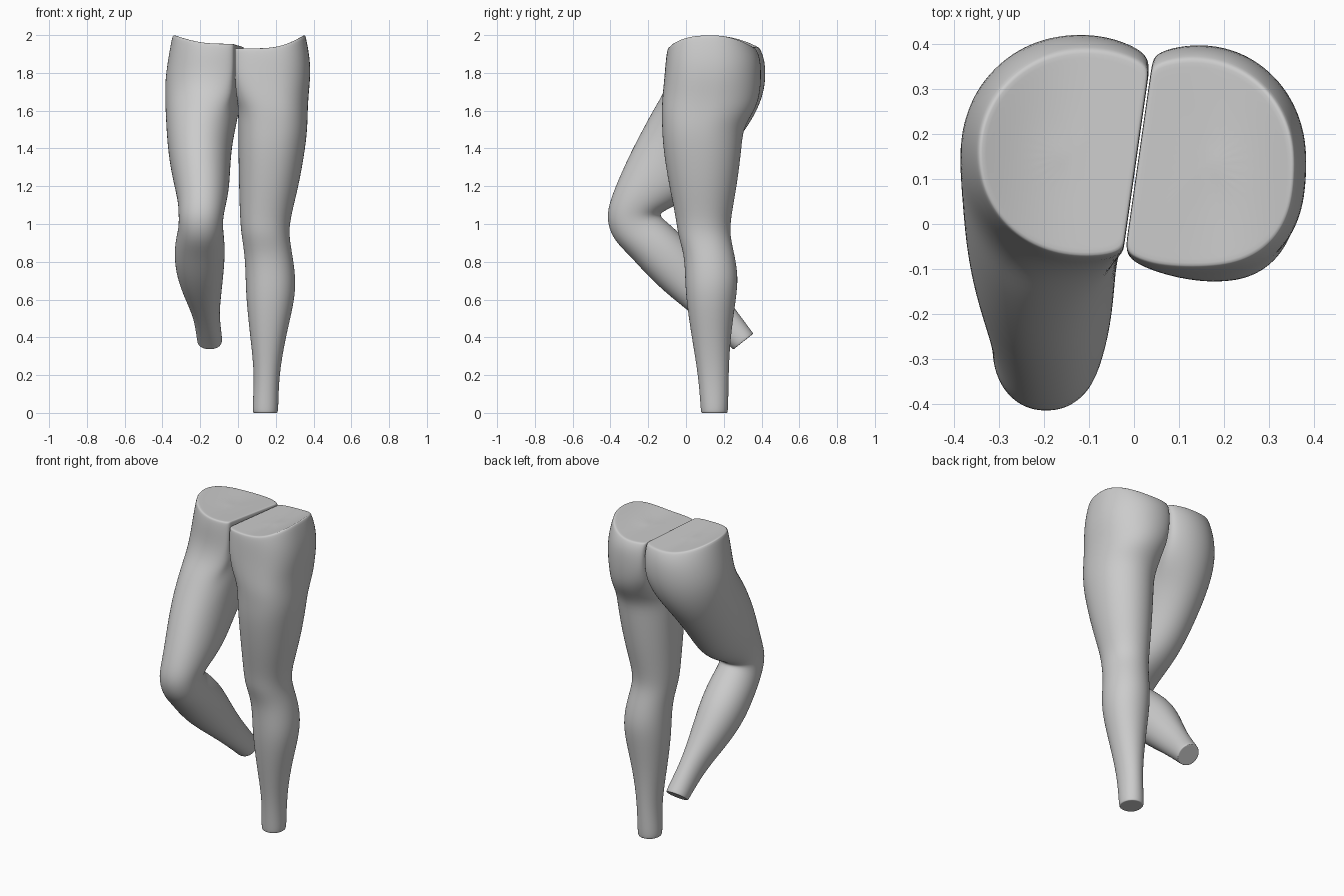
import bpy, bmesh, math

SIDES = 32


def ring_points(row, side, front_power, scale=1.0, lift=0.0):
    """Rounded section spanning a front point, a back point and an x range."""
    fy, fz, by, bz, x0, x1 = row
    cx, rx = (x0 + x1) / 2, (x1 - x0) / 2
    pts = []
    for i in range(SIDES):
        a = 2 * math.pi * i / SIDES
        c, s = math.cos(a), math.sin(a)
        power = front_power if s < 0 else 2.05
        u = math.copysign(abs(c) ** (2 / power), c)
        v = math.copysign(abs(s) ** (2 / power), s)
        t = (v + 1) / 2
        pts.append([cx + rx * u, fy + (by - fy) * t, fz + (bz - fz) * t, u])
    # flat inner side where the two hips meet
    for p in pts:
        plane = -0.013 + 0.143 * p[1] + side * 0.002
        p[0] = max(p[0], plane) if side > 0 else min(p[0], plane)
    mx, my, mz = (sum(p[k] for p in pts) / SIDES for k in range(3))
    out = []
    for x, y, z, u in pts:
        rise = lift * max(0, u * side * scale) ** 2
        out.append((mx + (x - mx) * scale, my + (y - my) * scale,
                    mz + (z - mz) * scale + rise))
    return out


def make_leg(name, rows, side, lift, hip_power):
    # rows run from ankle to hip
    rings = [ring_points(rows[0], side, 2.15, s) for s in (0.5, 0.92)]
    for i, row in enumerate(rows):
        height = (row[1] + row[3]) / 2
        blend = min(1, max(0, (height - 1.3) / 0.5))
        power = 2.15 + (hip_power - 2.15) * blend
        rings.append(ring_points(row, side, power, 1.0, lift if i == len(rows) - 1 else 0))
    rings += [ring_points(rows[-1], side, hip_power, s, lift) for s in (0.97, 0.6, 0.25)]
    bm = bmesh.new()
    loops = [[bm.verts.new(p) for p in r] for r in rings]
    for a, b in zip(loops, loops[1:]):
        for i in range(SIDES):
            j = (i + 1) % SIDES
            bm.faces.new((a[i], a[j], b[j], b[i]))
    bm.faces.new(loops[0][::-1])
    bm.faces.new(loops[-1])
    bmesh.ops.recalc_face_normals(bm, faces=bm.faces[:])
    for f in bm.faces:
        f.smooth = True
    mesh = bpy.data.meshes.new(name)
    bm.to_mesh(mesh)
    bm.free()
    obj = bpy.data.objects.new(name, mesh)
    bpy.context.collection.objects.link(obj)
    subsurf = obj.modifiers.new("smooth", "SUBSURF")
    subsurf.levels = subsurf.render_levels = 2
    return obj


# Straight leg: height, front y, back y, inner x, outer x
straight = [
    (0.00, .08, .22, .08, .21),
    (0.03, .077, .224, .076, .214),
    (0.20, .065, .225, .088, .217),
    (0.40, .03, .235, .065, .252),
    (0.60, .0, .265, .043, .302),
    (0.72, -.005, .278, .04, .306),
    (0.84, -.01, .257, .035, .288),
    (0.94, -.043, .233, .018, .27),
    (1.03, -.053, .237, .010, .277),
    (1.20, -.09, .27, .005, .322),
    (1.40, -.122, .295, .0, .357),
    (1.51, -.127, .303, .0, .368),
    (1.60, -.13, .365, -.01, .370),
    (1.68, -.125, .392, -.06, .374),
    (1.78, -.115, .400, -.10, .385),
    (1.88, -.107, .395, -.10, .382),
    (1.93, -.098, .37, -.10, .358),
]
make_leg("straight_leg", [(f, z, b, z, i, o) for z, f, b, i, o in straight], 1, 0.075, 2.6)

# Bent leg: front y, front z, back y, back z, outer x, inner x
bent = [
    (.25, .335, .357, .42, -.215, -.085),
    (.235, .35, .342, .44, -.218, -.083),
    (.11, .46, .245, .57, -.235, -.10),
    (.0, .55, .17, .68, -.28, -.09),
    (-.10, .63, .10, .79, -.318, -.08),
    (-.20, .722, .03, .89, -.338, -.07),
    (-.30, .835, -.06, .975, -.333, -.07),
    (-.39, .92, -.125, 1.03, -.314, -.08),
    (-.425, 1.035, -.145, 1.055, -.314, -.078),
    (-.397, 1.14, -.07, 1.09, -.317, -.06),
    (-.35, 1.255, .03, 1.15, -.337, -.045),
    (-.29, 1.385, .12, 1.24, -.36, -.04),
    (-.23, 1.50, .21, 1.36, -.375, -.03),
    (-.165, 1.62, .31, 1.49, -.382, -.0),
    (-.115, 1.70, .385, 1.61, -.387, .08),
    (-.09, 1.79, .425, 1.74, -.387, .14),
    (-.085, 1.89, .42, 1.87, -.37, .14),
    (-.075, 1.955, .39, 1.935, -.348, .14),
]
make_leg("bent_leg", bent, -1, 0.058, 2.1)
